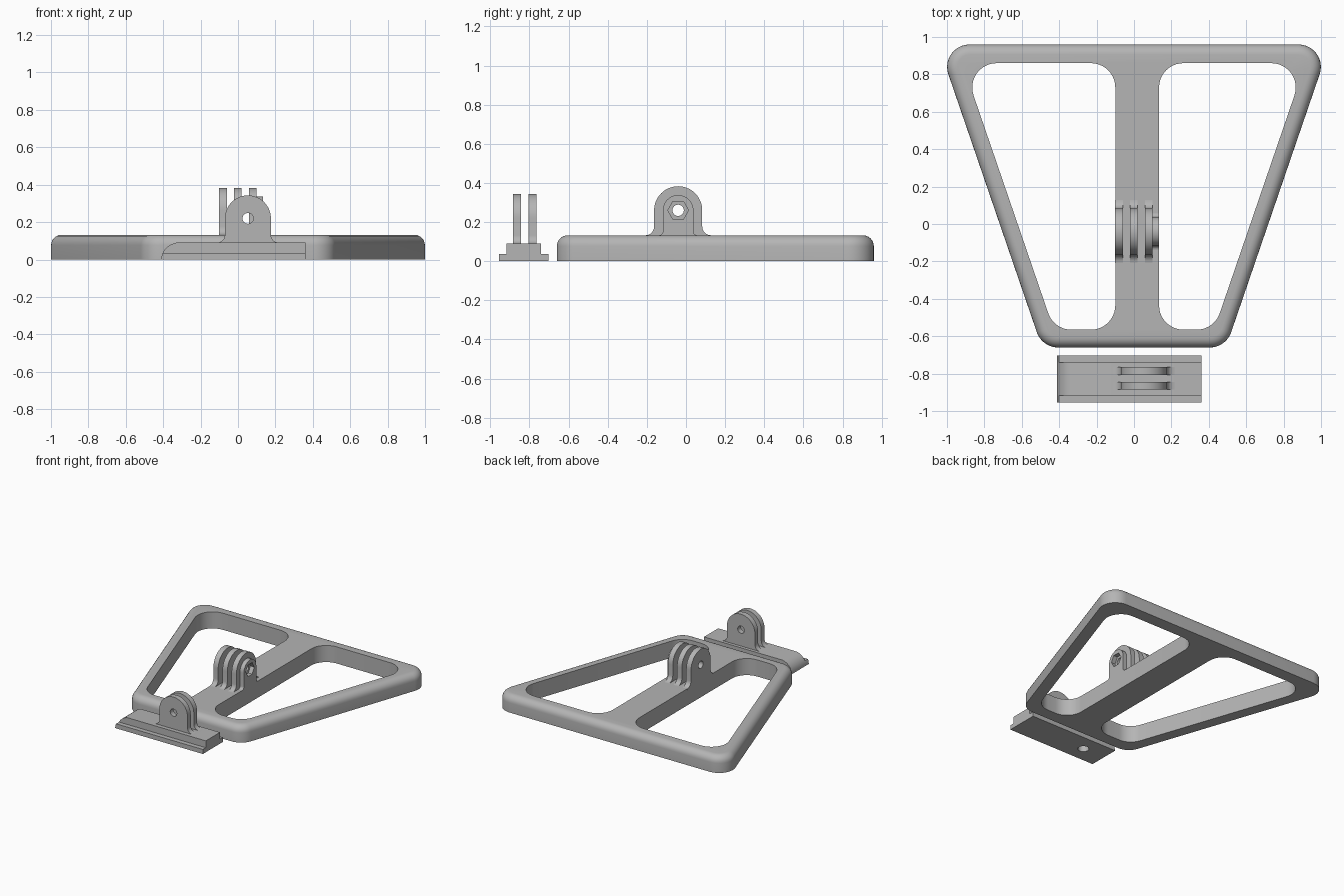
import bpy, bmesh, math
from mathutils import Vector

if "Cube" in bpy.data.objects:
    bpy.data.objects.remove(bpy.data.objects["Cube"])

gray = bpy.data.materials.new("plain gray")
gray.diffuse_color = (0.46, 0.46, 0.46, 1)
gray.use_nodes = True
gray.node_tree.nodes["Principled BSDF"].inputs["Base Color"].default_value = gray.diffuse_color
AXES = {"x": lambda u, v, w: (w, u, v),
        "y": lambda u, v, w: (u, w, v),
        "z": lambda u, v, w: (u, v, w)}


def fillet(corners, n=10):
    """Round each (u, v, radius) corner of a closed outline."""
    out = []
    for i, (u, v, r) in enumerate(corners):
        p = Vector((u, v))
        if r == 0:
            out.append(p)
            continue
        a = (Vector(corners[i - 1][:2]) - p).normalized()
        b = (Vector(corners[(i + 1) % len(corners)][:2]) - p).normalized()
        half = a.angle(b) / 2
        c = p + (a + b).normalized() * r / math.sin(half)
        s, e = p + a * r / math.tan(half) - c, p + b * r / math.tan(half) - c
        turn = math.atan2(s.x * e.y - s.y * e.x, s.dot(e))
        start = math.atan2(s.y, s.x)
        for k in range(n + 1):
            t = start + turn * k / n
            out.append(c + Vector((math.cos(t), math.sin(t))) * r)
    return out


def circle(u, v, r, n=24):
    return [Vector((u + r * math.cos(2 * math.pi * k / n),
                    v + r * math.sin(2 * math.pi * k / n))) for k in range(n)]


def prism(name, outline, lo, hi, axis, top_round=0):
    """Extrude a 2D outline along an axis, optionally rounding the end rim."""
    bm = bmesh.new()
    f = AXES[axis]
    low = [bm.verts.new(f(p.x, p.y, lo)) for p in outline]
    high = [bm.verts.new(f(p.x, p.y, hi)) for p in outline]
    n = len(outline)
    bm.faces.new(low)
    cap = bm.faces.new(high)
    for i in range(n):
        j = (i + 1) % n
        bm.faces.new((low[i], low[j], high[j], high[i]))
    bmesh.ops.recalc_face_normals(bm, faces=bm.faces)
    if top_round:
        bmesh.ops.bevel(bm, geom=list(cap.edges), offset=top_round, segments=6,
                        profile=0.5, affect='EDGES')
    mesh = bpy.data.meshes.new(name)
    bm.to_mesh(mesh)
    bm.free()
    mesh.materials.append(gray)
    ob = bpy.data.objects.new(name, mesh)
    bpy.context.collection.objects.link(ob)
    return ob


def cut(ob, outline, lo, hi, axis):
    """Subtract an extruded outline from an object."""
    tool = prism("cutter", outline, lo, hi, axis)
    tool.hide_render = True
    mod = ob.modifiers.new("cut", 'BOOLEAN')
    mod.operation, mod.solver, mod.object = 'DIFFERENCE', 'EXACT', tool
    bpy.context.view_layer.objects.active = ob
    bpy.ops.object.modifier_apply(modifier=mod.name)
    bpy.data.objects.remove(tool)


def arch(c, axis_z, r, base, flare):
    """Round-topped lug outline with flared feet, sunk slightly into its base."""
    pts = [Vector((c + r * math.cos(math.pi * k / 24),
                   axis_z + r * math.sin(math.pi * k / 24))) for k in range(25)]
    foot = [Vector((r + flare * (1 - math.cos(t)), base + flare * (1 - math.sin(t))))
            for t in [math.pi / 2 * k / 6 for k in range(7)]]
    left = [Vector((c - p.x, p.y)) for p in foot]
    right = [Vector((c + p.x, p.y)) for p in foot]
    sink = base - 0.01
    return (pts + left + [Vector((left[-1].x, sink)), Vector((right[-1].x, sink))]
            + right[::-1])


# Trapezoid base frame with rounded outer rim and two windows
def side(y, offset):
    return offset + 0.343 * y

Y0, Y1, H = -0.66, 0.96, 0.132
frame = prism("base_frame", fillet([
    (-side(Y0, 0.718), Y0, 0.12), (side(Y0, 0.718), Y0, 0.12),
    (side(Y1, 0.718), Y1, 0.12), (-side(Y1, 0.718), Y1, 0.12)]), 0, H, "z", 0.055)
h0, h1 = -0.565, 0.86
for s, inner in ((-1, 0.10), (1, 0.134)):
    cut(frame, fillet([(s * inner, h0, 0.13), (s * side(h0, 0.622), h0, 0.13),
                       (s * side(h1, 0.622), h1, 0.13), (s * inner, h1, 0.13)]),
        -0.1, 0.3, "z")

# Three lugs on the center bar
parts = [frame]
AY, AZ = -0.04, 0.26
for i, x in enumerate((-0.102, -0.022, 0.058)):
    lug = prism(f"frame_lug_{i + 1}", arch(AY, AZ, 0.123, H, 0.045), x, x + 0.042, "x")
    cut(lug, circle(AY, AZ, 0.029), x - 0.1, x + 0.1, "x")
    parts.append(lug)

# Nut housing with hexagonal pocket
boss = prism("nut_housing", arch(AY, AZ, 0.078, H, 0.02), 0.099, 0.134, "x")
cut(boss, circle(AY, AZ, 0.053, 6), 0.05, 0.2, "x")
parts.append(boss)

# Sliding clip: flange and raised body sharing a curved nose
def nose(top):
    pts = [Vector((0.36, 0)), Vector((0.36, top))]
    for k in range(11):
        z = top - (top - 0.005) * k / 10
        t = 1 - z / 0.092
        pts.append(Vector((-0.31 - 0.10 * math.sqrt(max(0, 1 - (1 - t) ** 2)), z)))
    return pts + [Vector((-0.412, 0))]

flange = prism("clip_flange", nose(0.036), -0.955, -0.702, "y")
body = prism("clip_body", nose(0.09), -0.918, -0.74, "y")
for ob in (flange, body):
    cut(ob, circle(-0.22, -0.83, 0.04), -0.1, 0.06, "z")
parts += [flange, body]

# Two lugs on the clip
for i, y in enumerate((-0.885, -0.806)):
    lug = prism(f"clip_lug_{i + 1}", arch(0.053, 0.22, 0.123, 0.09, 0.042), y, y + 0.041, "y")
    cut(lug, circle(0.053, 0.22, 0.029), y - 0.1, y + 0.1, "y")
    parts.append(lug)

# Smooth the curves, keep the edges sharp
bpy.ops.object.select_all(action='DESELECT')
for ob in parts:
    ob.select_set(True)
bpy.context.view_layer.objects.active = frame
bpy.ops.object.shade_smooth_by_angle(angle=math.radians(30))
